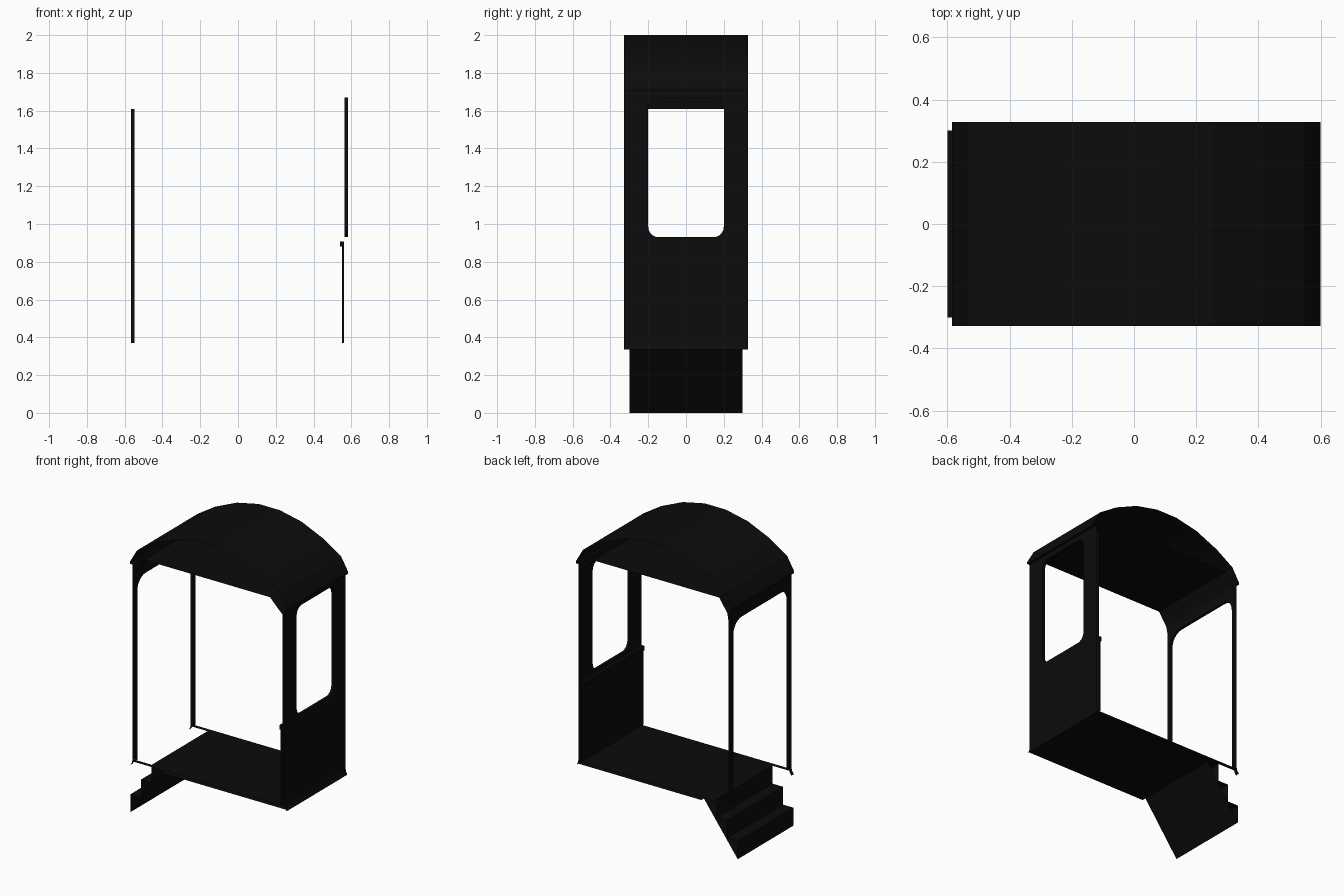
import bpy, bmesh, math

cube = bpy.data.objects.get("Cube")
if cube:
    bpy.data.objects.remove(cube)

black = bpy.data.materials.new("soft_black")
black.use_nodes = True
COLOUR = (0.0035, 0.0035, 0.0035, 1)
black.diffuse_color = COLOUR
black.node_tree.nodes["Principled BSDF"].inputs["Base Color"].default_value = COLOUR

HALF = 0.327      # half depth of the cabin
STEP_HALF = 0.30  # half width of stairs and doorway
FLOOR = 0.365     # floor top
UNDER = 0.345     # floor underside
CX = 0.0075       # roof centre
WIN_OUT, WIN_IN = 0.582, 0.563      # window wall skins
DOOR_OUT, DOOR_IN = -0.567, -0.549  # doorway wall skins


def finish(name, bm):
    mesh = bpy.data.meshes.new(name)
    bm.to_mesh(mesh)
    bm.free()
    mesh.materials.append(black)
    obj = bpy.data.objects.new(name, mesh)
    bpy.context.collection.objects.link(obj)
    return obj


def ruled(name, a, b, closed=False):
    """Open sheet of quads between two matching point rows."""
    bm = bmesh.new()
    va, vb = [bm.verts.new(p) for p in a], [bm.verts.new(p) for p in b]
    n = len(va)
    for i in range(n if closed else n - 1):
        j = (i + 1) % n
        bm.faces.new((va[i], va[j], vb[j], vb[i]))
    return finish(name, bm)


def sheet(name, profile, half=HALF):
    """Sweep an x-z profile along y."""
    return ruled(name, [(x, -half, z) for x, z in profile],
                 [(x, half, z) for x, z in profile])


def wall(name, x, loops):
    """Flat sheet at x, filled between y-z loops."""
    bm = bmesh.new()
    edges = []
    for loop in loops:
        vs = [bm.verts.new((x, y, z)) for y, z in loop]
        edges += [bm.edges.new((vs[i - 1], vs[i])) for i in range(len(vs))]
    bmesh.ops.triangle_fill(bm, edges=edges, use_beauty=True,
                            use_dissolve=False, normal=(1, 0, 0))
    return finish(name, bm)


def box(name, x0, x1, z0, z1):
    bm = bmesh.new()
    bmesh.ops.create_cube(bm, size=1)
    for v in bm.verts:
        v.co = ((x0 + x1) / 2 + v.co.x * (x1 - x0), v.co.y * 2 * HALF,
                (z0 + z1) / 2 + v.co.z * (z1 - z0))
    return finish(name, bm)


def arc(cy, cz, r, start, steps=6):
    return [(cy + r * math.cos(math.radians(start + 90 * i / steps)),
             cz + r * math.sin(math.radians(start + 90 * i / steps)))
            for i in range(steps + 1)]


# Arched roof with short eaves
half_arch = [(0.5925, 1.705), (0.5925, 1.72), (0.54, 1.81),
             (0.41, 1.893), (0.245, 1.965), (0.08, 2.0)]
arch = ([(CX + x, z) for x, z in half_arch]
        + [(CX - x, z) for x, z in reversed(half_arch)])
sheet("roof", [(WIN_OUT, 1.705)] + arch + [(DOOR_OUT, 1.705)])

# Flat ceiling with sloped haunches down to each wall
sheet("ceiling", [(WIN_IN, 1.67), (0.545, 1.685), (0.47, 1.76),
                  (-0.48, 1.76), (-0.54, 1.67), (DOOR_IN, 1.62)])

# Window wall: two skins and the rounded reveal
W, BOTTOM, TOP, R = 0.20, 0.93, 1.67, 0.055
window = (arc(W - R, TOP - R, R, 0) + arc(-W + R, TOP - R, R, 90)
          + arc(-W + R, BOTTOM + R, R, 180) + arc(W - R, BOTTOM + R, R, 270))
for skin, x, top in (("outer", WIN_OUT, 1.705), ("inner", WIN_IN, 1.675)):
    rect = [(-HALF, 0.37), (HALF, 0.37), (HALF, top), (-HALF, top)]
    wall("window_wall_" + skin, x, [rect, window])
ruled("window_reveal", [(WIN_OUT, y, z) for y, z in window],
      [(WIN_IN, y, z) for y, z in window], closed=True)
sheet("window_wall_skirt", [(WIN_OUT, 0.37), (0.586, 0.352), (0.595, 0.335)])

# Inner half-height panel and its rail
box("inner_panel", 0.550, 0.560, 0.37, 0.90)
box("panel_rail", 0.540, 0.562, 0.88, 0.908)

# Doorway wall: two skins, reveal and flared post feet
D, DTOP, DR = STEP_HALF, 1.61, 0.09
opening = ([(D, 0.37)] + arc(D - DR, DTOP - DR, DR, 0)
           + arc(-D + DR, DTOP - DR, DR, 90) + [(-D, 0.37)])
for skin, x, top in (("outer", DOOR_OUT, 1.705), ("inner", DOOR_IN, 1.62)):
    outline = opening + [(-HALF, 0.37), (-HALF, top), (HALF, top), (HALF, 0.37)]
    wall("door_wall_" + skin, x, [outline])
ruled("door_reveal", [(DOOR_OUT, y, z) for y, z in opening],
      [(DOOR_IN, y, z) for y, z in opening])
for side, s in (("right", -1), ("left", 1)):
    foot = [(DOOR_OUT, 0.37), (-0.572, 0.352), (-0.584, 0.335)]
    ruled("post_foot_" + side, [(x, s * D, z) for x, z in foot],
          [(x, s * HALF, z) for x, z in foot])
    # Narrow floor strips beside the stairs
    ruled("floor_strip_" + side,
          [(DOOR_OUT, s * D, FLOOR), (-0.44, s * D, FLOOR)],
          [(DOOR_OUT, s * HALF, FLOOR), (-0.44, s * HALF, FLOOR)])

# Floor and its underside
sheet("floor", [(-0.44, FLOOR), (WIN_IN, FLOOR)])
sheet("floor_underside", [(-0.345, UNDER), (0.588, UNDER)])

# Stairs: sawtooth treads and the sloped underside
stairs = []
for i in range(3):
    x = -0.6 + 0.08 * i
    stairs += [(x, FLOOR * i / 3), (x, FLOOR * (i + 1) / 3)]
sheet("stairs", stairs, STEP_HALF)
sheet("stairs_underside", [(-0.6, 0), (-0.345, UNDER)], STEP_HALF)
